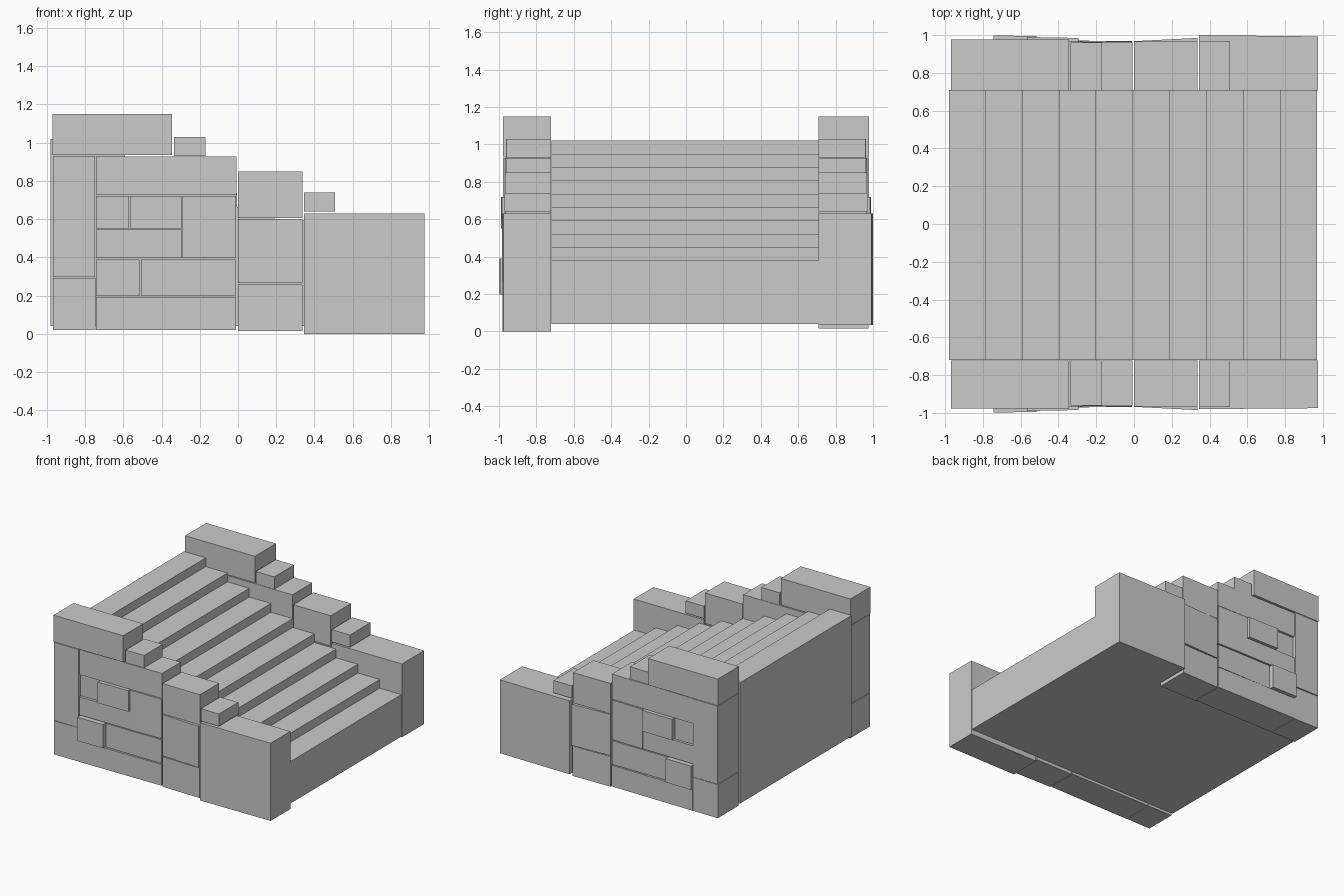
import bpy

if "Cube" in bpy.data.objects:
    bpy.data.objects.remove(bpy.data.objects["Cube"])

def prism(name, verts, faces):
    mesh = bpy.data.meshes.new(name)
    mesh.from_pydata(verts, [], faces)
    mesh.update()
    ob = bpy.data.objects.new(name, mesh)
    bpy.context.collection.objects.link(ob)
    return ob

def block(name, side, inner, x0, x1, z0, z1, ya, yb):
    """Wall stone; outer face runs from depth ya at x0 to yb at x1."""
    plan = [(x0, inner), (x1, inner), (x1, yb), (x0, ya)]
    verts = [(x, side * y, z) for z in (z0, z1) for x, y in plan]
    faces = [(3, 2, 1, 0), (4, 5, 6, 7)]
    faces += [(i, (i + 1) % 4, (i + 1) % 4 + 4, i + 4) for i in range(4)]
    if side < 0:
        faces = [f[::-1] for f in faces]
    return prism(name, verts, faces)

# Stair flight: stepped profile extruded across y
steps, x_back, x_front = 10, -0.98, 0.97
run, rise = (x_front - x_back) / steps, 0.64 / 9
profile = [(x_front, 0.04), (x_back, 0.04)]
for i in range(steps):
    z = 1.02 - i * rise
    profile += [(x_back + i * run, z), (x_back + (i + 1) * run, z)]
n = len(profile)
verts = [(x, y, z) for y in (-0.72, 0.71) for x, z in profile]
faces = [tuple(range(n))[::-1], tuple(range(n, 2 * n))]
faces += [(i, (i + 1) % n, (i + 1) % n + n, i + n) for i in range(n)]
prism("stair_flight", verts, faces)

# Wall stones: name, x0, x1, z0, z1, outer depth at x0 and x1
stones = [
    ("top_cap", -0.97, -0.345, 0.935, 1.15, 0.978, 0.978),
    ("upper_small_cap", -0.335, -0.17, 0.93, 1.03, 0.962, 0.96),
    ("pillar", -0.968, -0.748, 0.297, 0.93, 0.978, 0.978),
    ("pillar_base", -0.968, -0.745, 0.02, 0.292, 0.975, 0.972),
    ("top_course", -0.743, -0.008, 0.725, 0.928, 0.97, 0.962),
    ("recessed_stone", -0.743, -0.571, 0.55, 0.72, 0.957, 0.957),
    ("raised_stone", -0.566, -0.295, 0.55, 0.72, 0.99, 0.985),
    ("tall_stone", -0.289, -0.01, 0.398, 0.72, 0.97, 0.965),
    ("middle_stone", -0.743, -0.292, 0.398, 0.545, 0.97, 0.968),
    ("raised_low_stone", -0.743, -0.515, 0.198, 0.39, 0.998, 0.995),
    ("long_low_stone", -0.508, -0.012, 0.198, 0.39, 0.965, 0.965),
    ("bottom_course", -0.743, -0.01, 0.02, 0.192, 0.975, 0.968),
    ("mid_upper", 0.0, 0.336, 0.605, 0.85, 0.966, 0.968),
    ("mid_body", 0.0, 0.336, 0.265, 0.6, 0.968, 0.985),
    ("mid_base", 0.0, 0.336, 0.015, 0.258, 0.968, 0.975),
    ("lower_small_cap", 0.345, 0.508, 0.64, 0.74, 0.97, 0.97),
    ("end_block", 0.345, 0.975, 0.0, 0.63, 0.98, 0.975),
]
for side, label, inner in ((-1, "front", 0.722), (1, "back", 0.708)):
    for name, x0, x1, z0, z1, ya, yb in stones:
        if side > 0 and name == "end_block":  # rear end block is deeper and raised
            z0, ya, yb = 0.035, 1.0, 0.993
        block(f"{label}_{name}", side, inner, x0, x1, z0, z1, ya, yb)
